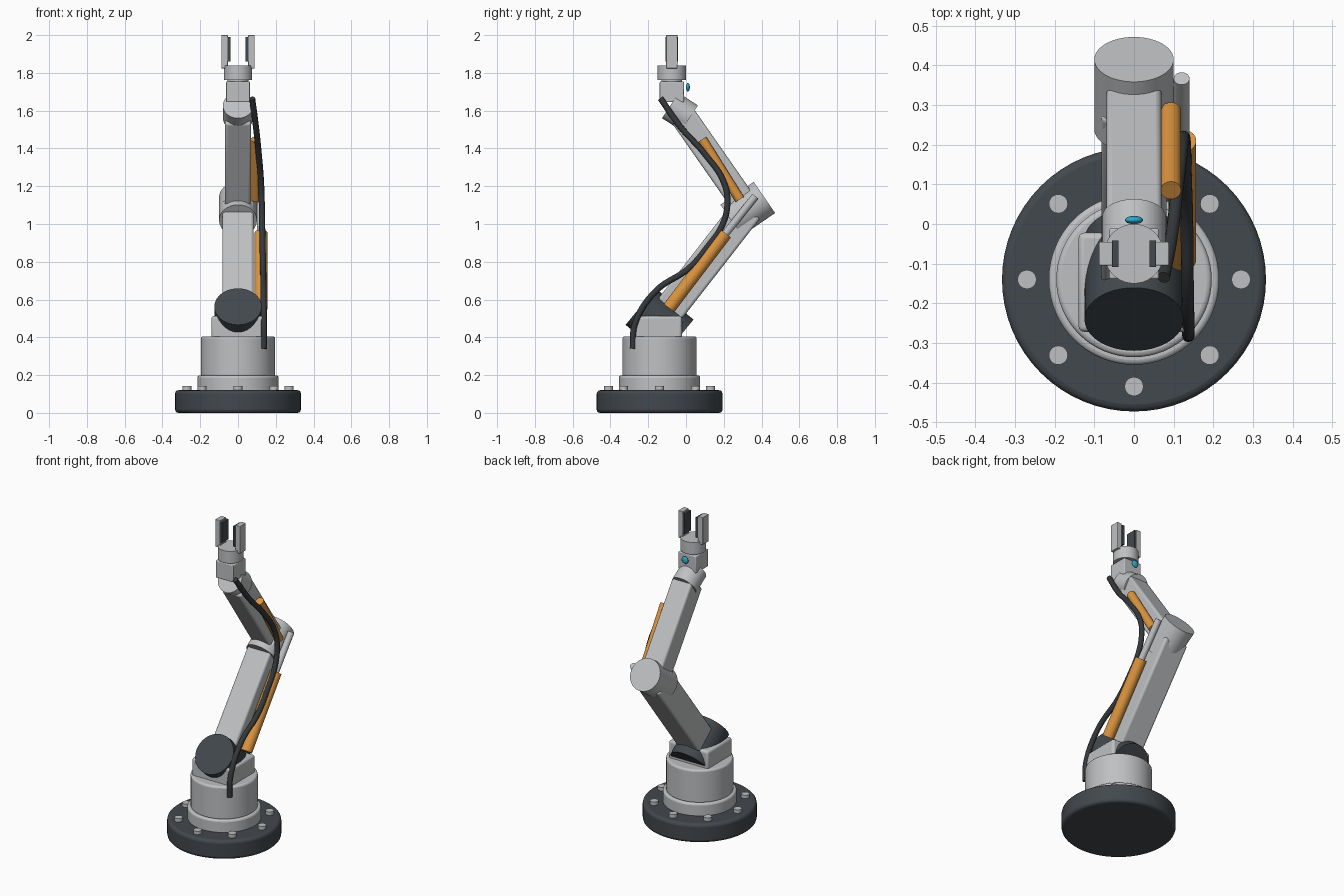
import bpy, math
from mathutils import Vector

cube = bpy.data.objects.get("Cube")
if cube:
    bpy.data.objects.remove(cube, do_unlink=True)


def material(name, rgb):
    m = bpy.data.materials.new(name)
    m.use_nodes = True
    m.diffuse_color = (*rgb, 1)
    m.node_tree.nodes["Principled BSDF"].inputs["Base Color"].default_value = (*rgb, 1)
    return m


GREY = material("light grey metal", (0.52, 0.53, 0.54))
DARK = material("dark slate", (0.055, 0.065, 0.075))
ORANGE = material("orange paint", (0.72, 0.3, 0.05))
RUBBER = material("black rubber", (0.035, 0.04, 0.045))
CYAN = material("cyan light", (0.03, 0.4, 0.58))


def finish(name, mat, bevel=0):
    ob = bpy.context.object
    ob.name = name
    ob.data.materials.append(mat)
    if bevel:
        bpy.ops.object.transform_apply(location=False, rotation=False, scale=True)
        mod = ob.modifiers.new("Bevel", 'BEVEL')
        mod.width, mod.segments = bevel, 3
    bpy.ops.object.shade_smooth_by_angle(angle=math.radians(35))
    return ob


def tube(name, a, b, radius, mat, bevel=0, sides=48):
    """Cylinder whose end caps are centred on a and b."""
    a, b = Vector(a), Vector(b)
    axis = b - a
    bpy.ops.mesh.primitive_cylinder_add(
        vertices=sides, radius=radius, depth=axis.length, location=(a + b) / 2,
        rotation=axis.to_track_quat('Z', 'Y').to_euler())
    return finish(name, mat, bevel)


def box(name, centre, size, mat, bevel=0, tilt=0):
    bpy.ops.mesh.primitive_cube_add(size=1, location=centre, rotation=(tilt, 0, 0))
    bpy.context.object.scale = size
    return finish(name, mat, bevel)


def barrel(name, centre, angle, length, radius, mat, bevel=0):
    """Joint cylinder lying in the arm plane, pitched by angle degrees."""
    half = Vector((0, math.cos(math.radians(angle)), math.sin(math.radians(angle)))) * length / 2
    return tube(name, Vector(centre) - half, Vector(centre) + half, radius, mat, bevel)


def beam(name, a, b, start, end, width, mat):
    """Square arm along the line a-b, between two distances from a."""
    a, b = Vector(a), Vector(b)
    d = (b - a).normalized()
    box(name, a + d * (start + end) / 2, (width, width, end - start), mat, 0.014,
        math.atan2(-d.y, d.z))


BASE_Y = -0.14
SHOULDER, ELBOW, WRIST = (0, BASE_Y, 0.48), (0, 0.327, 1.08), (0, -0.032, 1.594)

# Base, bolts and turret
tube("base_plate", (0, BASE_Y, 0), (0, BASE_Y, 0.12), 0.333, DARK, 0.018, 64)
for i in range(8):
    t = i * math.pi / 4
    x, y = 0.27 * math.cos(t), BASE_Y + 0.27 * math.sin(t)
    tube(f"base_bolt_{i + 1}", (x, y, 0.11), (x, y, 0.142), 0.024, GREY, 0, 20)
tube("bearing_ring", (0, BASE_Y, 0.11), (0, BASE_Y, 0.198), 0.215, GREY, 0.012, 64)
tube("turret", (0, BASE_Y, 0.19), (0, BASE_Y, 0.405), 0.196, GREY, 0.012, 64)
box("shoulder_block", (0, -0.147, 0.447), (0.28, 0.25, 0.134), GREY, 0.014)

# Joints and arms
barrel("shoulder_joint", SHOULDER, -39.5, 0.26, 0.125, DARK)
beam("lower_arm", SHOULDER, ELBOW, 0.07, 0.76, 0.165, GREY)
barrel("elbow_joint", ELBOW, 34.5, 0.214, 0.1, GREY)
beam("upper_arm", ELBOW, WRIST, 0.03, 0.6, 0.138, GREY)
barrel("wrist_joint", WRIST, -33, 0.122, 0.08, GREY)

# Wrist and gripper
HAND_Y = -0.075
box("wrist_block", (0, HAND_Y, 1.7), (0.126, 0.128, 0.11), GREY, 0.005)
tube("wrist_spacer", (0, HAND_Y, 1.74), (0, HAND_Y, 1.78), 0.055, GREY)
tube("gripper_disc", (0, HAND_Y, 1.762), (0, HAND_Y, 1.84), 0.075, GREY)
for side, sx in (("left", 1), ("right", -1)):
    box(f"{side}_finger", (sx * 0.071, HAND_Y, 1.912), (0.034, 0.06, 0.176), GREY, 0.003)
    box(f"{side}_finger_pad", (sx * 0.047, HAND_Y, 1.925), (0.016, 0.066, 0.13), DARK)

# Status light on the back of the wrist
bpy.ops.mesh.primitive_uv_sphere_add(segments=24, ring_count=12, radius=0.023,
                                     location=(0, 0.01, 1.724))
bpy.context.object.scale = (1, 0.45, 1)
finish("status_light", CYAN)

# Pistons on the left side
tube("lower_piston", (0.122, -0.09, 0.555), (0.122, 0.21, 0.95), 0.035, ORANGE, 0, 32)
tube("lower_piston_rod", (0.12, 0.2, 0.937), (0.12, 0.367, 1.147), 0.02, GREY, 0, 24)
tube("upper_piston", (0.093, 0.285, 1.13), (0.093, 0.085, 1.448), 0.026, ORANGE, 0, 32)

# Hose
path = [(0.137, -0.282, 0.34), (0.137, -0.27, 0.47), (0.135, -0.165, 0.64),
        (0.133, 0.02, 0.77), (0.13, 0.115, 0.88), (0.128, 0.19, 0.99),
        (0.126, 0.219, 1.105), (0.122, 0.2, 1.22), (0.11, 0.1, 1.37),
        (0.095, -0.03, 1.515), (0.075, -0.135, 1.665)]
curve = bpy.data.curves.new("hose", 'CURVE')
curve.dimensions = '3D'
curve.bevel_depth, curve.bevel_resolution = 0.016, 4
curve.use_fill_caps = True
spline = curve.splines.new('BEZIER')
spline.bezier_points.add(len(path) - 1)
for point, co in zip(spline.bezier_points, path):
    point.co = co
    point.handle_left_type = point.handle_right_type = 'AUTO'
curve.materials.append(RUBBER)
bpy.context.collection.objects.link(bpy.data.objects.new("hose", curve))
